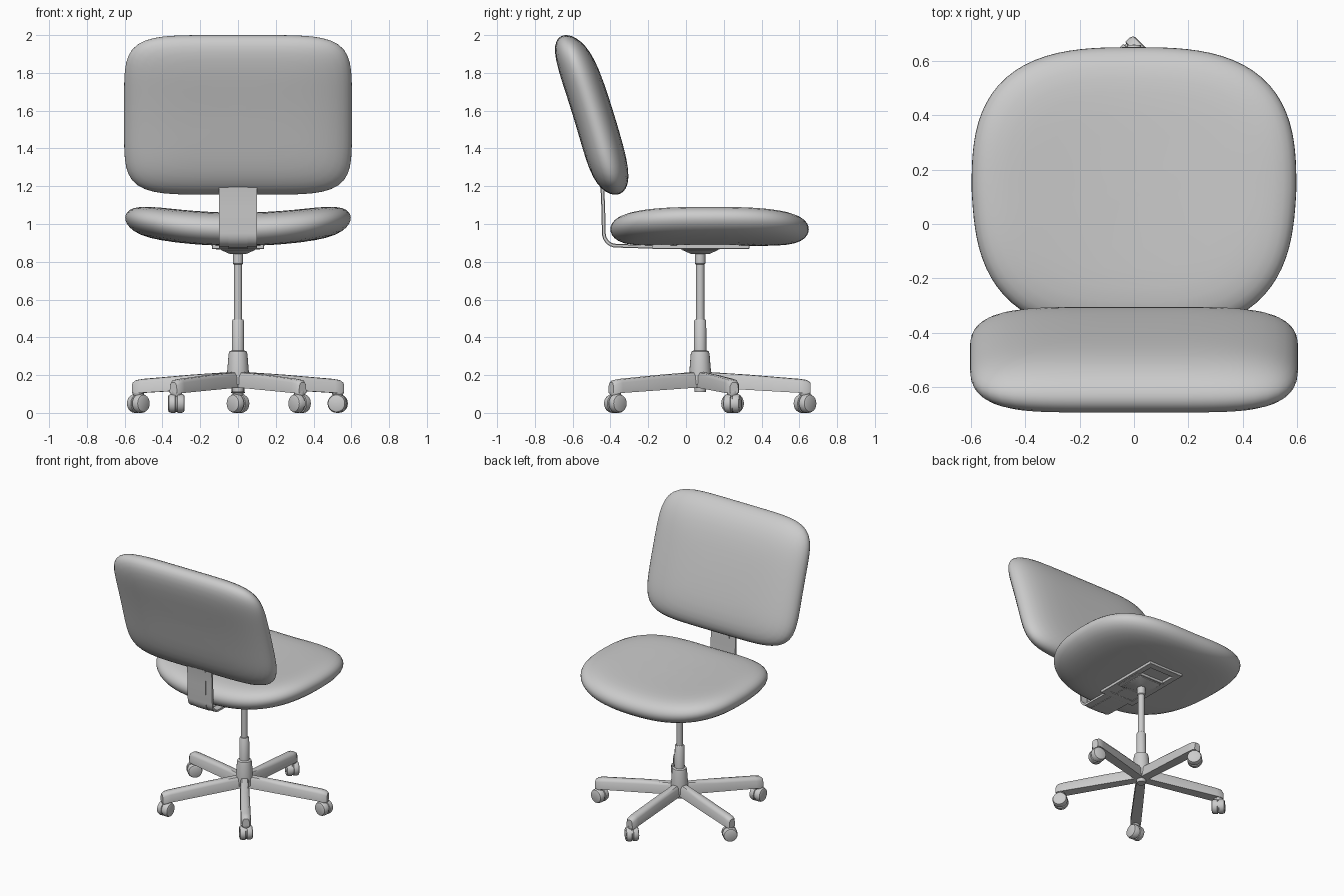
import bpy, bmesh
from math import sin, cos, pi, radians, copysign
from mathutils import Vector, Matrix

if "Cube" in bpy.data.objects:
    bpy.data.objects.remove(bpy.data.objects["Cube"])

CY = 0.075          # y of the column
ARM_R = 0.555       # distance from column to casters


def loft(name, rings, bevel=0.0, angle=40, mat=None):
    """Skin a list of equal-length closed rings and cap both ends."""
    bm = bmesh.new()
    rows = [[bm.verts.new(p) for p in ring] for ring in rings]
    n = len(rows[0])
    for a, b in zip(rows, rows[1:]):
        for i in range(n):
            j = (i + 1) % n
            bm.faces.new((a[i], a[j], b[j], b[i]))
    bm.faces.new(rows[0])
    bm.faces.new(rows[-1])
    bmesh.ops.recalc_face_normals(bm, faces=bm.faces)
    if mat:
        bm.transform(mat)
    me = bpy.data.meshes.new(name)
    bm.to_mesh(me)
    bm.free()
    ob = bpy.data.objects.new(name, me)
    bpy.context.collection.objects.link(ob)
    bpy.context.view_layer.objects.active = ob
    bpy.ops.object.select_all(action='DESELECT')
    ob.select_set(True)
    bpy.ops.object.shade_smooth_by_angle(angle=radians(angle))
    if bevel:
        m = ob.modifiers.new("bevel", 'BEVEL')
        m.width, m.segments, m.limit_method = bevel, 3, 'ANGLE'
        m.angle_limit = radians(35)
        ob.modifiers.move(len(ob.modifiers) - 1, 0)
    return ob


def rect(x0, x1, y0, y1, z):
    return [(x0, y0, z), (x1, y0, z), (x1, y1, z), (x0, y1, z)]


def box(name, x0, x1, y0, y1, z0, z1, bevel=0.004):
    return loft(name, [rect(x0, x1, y0, y1, z0), rect(x0, x1, y0, y1, z1)], bevel)


def lathe(name, prof, n=24, mat=None, bevel=0.0):
    rings = [[(r * cos(2 * pi * i / n), r * sin(2 * pi * i / n), z) for i in range(n)]
             for r, z in prof]
    return loft(name, rings, bevel, 40, mat)


def cushion(name, hu, hv, expo, half, edge, place, n=96):
    """Puffy pad: superellipse outline, rounded rim, positioned by place(u, v, h)."""
    radii = [0.02, 0.2, 0.4, 0.55, 0.68, 0.78, 0.86, 0.92, 0.96, 0.985, 0.997]
    levels = [(r, 1) for r in radii] + [(1.0, 0)] + [(r, -1) for r in reversed(radii)]
    rings = []
    for r, s in levels:
        h = s * half * max(0.0, 1 - r ** edge) ** 0.5
        ring = []
        for i in range(n):
            t = 2 * pi * i / n
            c, d = cos(t), sin(t)
            k = (abs(c) ** expo + abs(d) ** expo) ** (-1 / expo)
            ring.append(place(r * hu * c * k, r * hv * d * k, h))
        rings.append(ring)
    return loft(name, rings, angle=80)


# Seat: saddle-shaped pad, a little narrower at the rear
def seat_place(u, v, h):
    taper = 1 - 0.05 * max(0.0, -v / 0.525)
    return (u * taper, 0.125 + v, 0.972 + 0.17 * u * u + h)


cushion("seat", 0.597, 0.525, 2.9, 0.088, 8, seat_place)


# Backrest: leaning pad with a gentle curve
def back_place(u, v, h):
    t = (v + 0.4225) / 0.845
    return (u, -0.375 - 0.20 * t - 0.06 * t * t + h, 1.155 + 0.845 * t)


cushion("backrest", 0.603, 0.4225, 5.5, 0.11, 5, back_place)


# Back strap: bent flat bar running under the seat
def strap(name, hw, th, path):
    pts = [Vector((0, y, z)) for y, z in path]
    rings = []
    for i, p in enumerate(pts):
        d = (pts[min(i + 1, len(pts) - 1)] - pts[max(i - 1, 0)]).normalized()
        nrm = Vector((0, -d.z, d.y)) * th / 2
        rings.append([p + nrm + Vector((-hw, 0, 0)), p + nrm + Vector((hw, 0, 0)),
                      p - nrm + Vector((hw, 0, 0)), p - nrm + Vector((-hw, 0, 0))])
    return loft(name, rings, 0.0, 35)


bend = [(-0.37 + 0.065 * cos(a), 0.952 + 0.067 * sin(a))
        for a in [radians(180 + 11.25 * i) for i in range(9)]]
strap_path = [(-0.452, 1.25), (-0.442, 1.18), (-0.438, 1.08)] + bend + [(-0.2, 0.88), (0.0, 0.879)]
strap("back_strap", 0.10, 0.014, strap_path)
strap("back_strap_rib", 0.05, 0.02, strap_path)

# Under-seat frame and tilt mechanism
for s, side in ((-1, "left"), (1, "right")):
    a, b = sorted((s * 0.095, s * 0.138))
    box(side + "_seat_rail", a, b, -0.18, 0.335, 0.868, 0.895)
box("front_cross_bar", -0.138, 0.138, 0.285, 0.335, 0.868, 0.895)
box("rear_cross_bar", -0.138, 0.138, -0.18, -0.13, 0.868, 0.895)
box("mechanism_plate", -0.12, 0.12, -0.03, 0.18, 0.866, 0.89)
loft("mechanism_housing", [rect(-0.045, 0.045, CY - 0.05, CY + 0.05, 0.842),
                           rect(-0.09, 0.09, CY - 0.095, CY + 0.095, 0.862),
                           rect(-0.09, 0.09, CY - 0.095, CY + 0.095, 0.872)], 0.003)

# Gas column, sleeve and hub
col = Matrix.Translation((0, CY, 0))
lathe("column_rod", [(0.027, 0.85), (0.027, 0.79), (0.022, 0.785), (0.022, 0.47)], mat=col)
lathe("column_sleeve", [(0.027, 0.495), (0.032, 0.488), (0.033, 0.30)], mat=col)
lathe("hub", [(0.036, 0.33), (0.046, 0.325), (0.05, 0.31), (0.058, 0.21), (0.058, 0.15),
              (0.032, 0.14), (0.03, 0.11)], mat=col)

# Five arms with swivelled casters
stations = [(0.02, 0.135, 0.218, 0.03), (0.25, 0.122, 0.203, 0.033),
            (0.53, 0.106, 0.18, 0.036), (0.565, 0.105, 0.174, 0.034), (0.583, 0.105, 0.162, 0.024)]
swivel = [45, 135, 0, 40, 80]
for i in range(5):
    rot = Matrix.Rotation(radians(90 + 72 * i), 4, 'Z')
    rings = [[(r, -w, b), (r, w, b), (r, w * 0.92, t - 0.02), (r, w * 0.6, t - 0.003),
              (r, 0, t), (r, -w * 0.6, t - 0.003), (r, -w * 0.92, t - 0.02)]
             for r, b, t, w in stations]
    loft(f"base_arm_{i + 1}", rings, 0.0, 50, col @ rot)
    at = col @ rot @ Matrix.Translation((ARM_R, 0, 0))
    pos = Matrix.Translation(at.translation)
    lathe(f"caster_stem_{i + 1}", [(0.03, 0.115), (0.03, 0.10), (0.02, 0.085)], 16, pos)
    # wheel axis lies level, turned by the swivel angle
    turn = pos @ Matrix.Translation((0, 0, 0.05)) @ Matrix.Rotation(radians(swivel[i]), 4, 'Z') \
        @ Matrix.Rotation(pi / 2, 4, 'Y')
    lathe(f"caster_wheel_{i + 1}", [(0.036, -0.044), (0.045, -0.040), (0.05, -0.028), (0.05, -0.006),
                                    (0.044, -0.004), (0.044, 0.004), (0.05, 0.006), (0.05, 0.028),
                                    (0.045, 0.040), (0.036, 0.044)], 20, turn)
